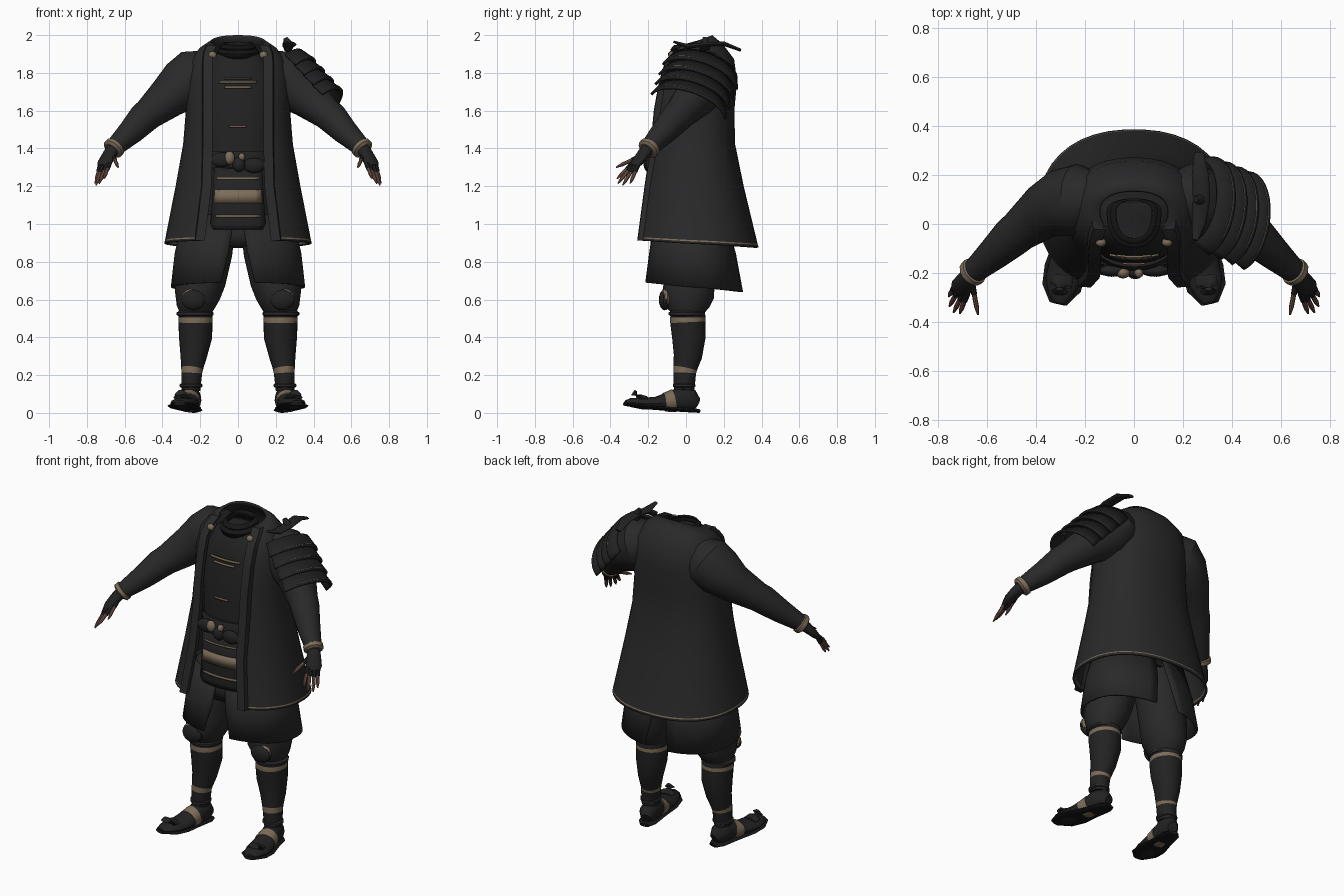
import bpy, bmesh
from math import sin, cos, pi, asin, copysign, radians
from mathutils import Vector, Matrix

cube = bpy.data.objects.get("Cube")
if cube:
    bpy.data.objects.remove(cube)


def material(name, r, g, b):
    m = bpy.data.materials.new(name)
    m.use_nodes = True
    m.diffuse_color = (r, g, b, 1)
    bsdf = m.node_tree.nodes["Principled BSDF"]
    bsdf.inputs["Base Color"].default_value = (r, g, b, 1)
    bsdf.inputs["Roughness"].default_value = 0.9
    return m


CLOTH = material("charcoal_cloth", 0.022, 0.022, 0.022)
LEATHER = material("black_leather", 0.016, 0.016, 0.016)
SOLE = material("sole_black", 0.008, 0.008, 0.008)
TAN = material("tan_trim", 0.2, 0.15, 0.1)
SKIN = material("skin", 0.2, 0.105, 0.085)
parts = []


def finish(name, bm, mats, thick=0):
    bmesh.ops.recalc_face_normals(bm, faces=bm.faces)
    mesh = bpy.data.meshes.new(name)
    bm.to_mesh(mesh)
    bm.free()
    for m in mats:
        mesh.materials.append(m)
    ob = bpy.data.objects.new(name, mesh)
    bpy.context.collection.objects.link(ob)
    if thick:
        mod = ob.modifiers.new("thickness", 'SOLIDIFY')
        mod.thickness, mod.offset = thick, 0
    parts.append(ob)
    return ob


def loft(name, rows, mat, closed=True, thick=0, s=1, trim=()):
    """Skin rows of points; rows listed in trim are tan."""
    bm = bmesh.new()
    vs = [[bm.verts.new((p[0] * s, p[1], p[2])) for p in row] for row in rows]
    n = len(rows[0])
    for i in range(len(vs) - 1):
        for j in range(n if closed else n - 1):
            k = (j + 1) % n
            f = bm.faces.new((vs[i][j], vs[i][k], vs[i + 1][k], vs[i + 1][j]))
            f.material_index = int(i in trim)
    if closed and not thick:
        bm.faces.new(vs[0])
        bm.faces.new(vs[-1])
    return finish(name, bm, [mat, TAN], thick)


def ring(zf, zb, w, yf, yb, front=0, back=None, n=36, p=0.88, cy=0.05):
    """Body outline, optionally open at the front, or only one half of it."""
    a0 = asin((front / w) ** (1 / p))
    a1 = 2 * pi - a0 if back is None else pi - asin((back / w) ** (1 / p))
    pts = []
    for i in range(n):
        a = a0 + (a1 - a0) * i / (n if front == 0 else n - 1)
        c = cos(a)
        y = cy + ((yf if c > 0 else yb) - cy) * abs(c) ** p
        x = copysign(w * abs(sin(a)) ** p, sin(a))
        pts.append(Vector((x, y, zb + (zf - zb) * (1 + c) / 2)))
    return pts


def tube(name, path, mat, s=1, n=14, trim=()):
    """Round or flattened limb; each point is x, y, z, side radius, other radius."""
    rows = []
    for i, q in enumerate(path):
        c = Vector(q[:3])
        t = Vector(path[min(i + 1, len(path) - 1)][:3]) - Vector(path[max(i - 1, 0)][:3])
        t.normalize()
        side = Vector((1, 0, 0)) - t * t.x if abs(t.z) > 0.9 else t.cross(Vector((0, 0, 1)))
        side.normalize()
        up = side.cross(t)
        rows.append([c + side * q[3] * cos(2 * pi * k / n) + up * q[-1] * sin(2 * pi * k / n)
                     for k in range(n)])
    return loft(name, rows, mat, s=s, trim=trim)


def ball(name, loc, size, mat):
    bm = bmesh.new()
    bmesh.ops.create_uvsphere(bm, u_segments=14, v_segments=8, radius=1,
                              matrix=Matrix.Translation(loc) @ Matrix.Diagonal((*size, 1)))
    return finish(name, bm, [mat])


def panel(name, rows, mat, thick=0.008):
    """Curved front plate; each row is z, half width, y."""
    pts = [[(w * k / 4, y + 1.2 * (w * k / 4) ** 2, z) for k in range(-4, 5)] for z, w, y in rows]
    return loft(name, pts, mat, closed=False, thick=thick)


# Coat body, open at the front, with a tan line above the hem
coat = [(.915, .875, .385, -.27, .38, .18), (.925, .887, .383, -.268, .376, .179),
        (.932, .894, .381, -.267, .374, .178), (1.2, 1.2, .325, -.225, .3, .145),
        (1.42, 1.42, .285, -.195, .255, .14), (1.6, 1.6, .27, -.18, .25, .14),
        (1.75, 1.75, .272, -.15, .265, .14), (1.85, 1.87, .25, -.12, .25, .14),
        (1.9, 1.95, .2, -.085, .19, .135), (1.93, 1.995, .14, -.05, .135, .12)]
coat_rows = [ring(*r) for r in coat]
loft("coat", coat_rows, CLOTH, closed=False, thick=0.012, trim=(1,))

# Inner jacket, neck wrap and belt
torso = [(1.0, .23, -.165, .15), (1.3, .21, -.165, .15), (1.5, .22, -.155, .17),
         (1.75, .22, -.13, .18), (1.87, .16, -.09, .12), (1.91, .1, -.06, .09)]
loft("inner_jacket", [ring(z, z, w, a, b) for z, w, a, b in torso], LEATHER)
for i, (z, w, yf) in enumerate([(1.9, .1, -.085), (1.925, .085, -.07)]):
    loft("neck_wrap_%d" % i, [ring(z + dz, z + dz + .02, w - k, yf + k, .1)
                              for dz, k in [(-.025, 0), (0, -.008), (.02, .01)]], SOLE, thick=.008)
loft("belt", [ring(z, z, w, yf, .16) for z, w, yf in
              [(1.28, .21, -.175), (1.3, .215, -.19), (1.36, .215, -.19), (1.385, .21, -.175)]], LEATHER)
for s in (1, -1):
    ball("belt_bow", (s * .085, -.19, 1.325 - s * .015), (.06, .025, .04), LEATHER)
ball("belt_knot", (.005, -.195, 1.315), (.035, .03, .04), LEATHER)
ball("belt_cord_right", (-.045, -.2, 1.35), (.028, .022, .035), TAN)
ball("belt_cord_left", (.02, -.2, 1.355), (.018, .02, .022), TAN)

# Apron and painted front strips
panel("apron", [(.97, .13, -.18), (1.0, .145, -.182), (1.15, .135, -.182), (1.3, .125, -.18)], LEATHER)
panel("apron_lower_flap", [(.88, .05, -.16), (.94, .12, -.17), (1.03, .14, -.174)], CLOTH)
panel("apron_band", [(1.11, .125, -.189), (1.18, .12, -.189)], TAN)
panel("apron_trim", [(1.035, .115, -.189), (1.048, .115, -.189)], TAN)
panel("apron_upper_trim", [(1.235, .11, -.188), (1.245, .11, -.188)], TAN)
panel("chest_strip", [(1.745, .1, -.138), (1.757, .1, -.136)], TAN)
panel("chest_strip_lower", [(1.718, .07, -.142), (1.73, .07, -.14)], TAN)
panel("chest_strip_upper", [(1.766, .07, -.134), (1.771, .07, -.133)], TAN)
panel("chest_slit", [(1.51, .045, -.163), (1.522, .045, -.163)], SKIN)

for s, side in ((1, "left_"), (-1, "right_")):
    # Lapel along the coat opening
    rows = []
    for row in coat_rows:
        x, y, z = row[0]
        rows.append([(x - .005, y + .015, z), (x - .005, y - .015, z),
                     (x + .045, y - .012, z), (x + .05, y + .02, z)])
    loft(side + "lapel", rows, CLOTH, s=s)
    ball(side + "lapel_clasp", (s * .135, -.075, 1.895), (.022, .018, .02), TAN)

    # Sleeve, cuff and glove
    tube(side + "sleeve", [(.14, .1, 1.83, .1), (.22, .1, 1.79, .145), (.29, .085, 1.735, .14),
                           (.37, .05, 1.67, .112), (.47, -.03, 1.585, .085), (.5, -.055, 1.56, .083),
                           (.57, -.12, 1.485, .068), (.65, -.19, 1.41, .05)], CLOTH, s, 18)
    tube(side + "cuff", [(.645, -.187, 1.415, .045), (.65, -.19, 1.41, .058), (.663, -.202, 1.396, .058),
                         (.668, -.207, 1.39, .045)], TAN, s)
    tube(side + "glove", [(.66, -.2, 1.4, .035), (.68, -.225, 1.37, .04, .03),
                          (.705, -.26, 1.325, .045, .022), (.715, -.275, 1.305, .035, .014)], LEATHER, s)
    # Fingers, dark at the knuckle and bare at the tip
    for i, (base, tip) in enumerate([((.68, -.285, 1.32), (.71, -.365, 1.24)),
                                     ((.695, -.28, 1.315), (.735, -.36, 1.215)),
                                     ((.715, -.27, 1.31), (.752, -.335, 1.205)),
                                     ((.73, -.255, 1.31), (.755, -.295, 1.215)),
                                     ((.66, -.24, 1.36), (.635, -.37, 1.3))]):
        a, b = Vector(base), Vector(tip)
        m = a.lerp(b, .35)
        tube(side + "knuckle_%d" % i, [(*a, .013), (*m, .012)], LEATHER, s, 8)
        tube(side + "finger_%d" % i, [(*m, .01), (*m.lerp(b, .6), .01), (*b, .004)], SKIN, s, 8)

    # Skirt half, slit at the front and back
    loft(side + "skirt", [ring(.69, .64, .35, -.215, .3, .09, .08, 20),
                          ring(.85, .84, .33, -.19, .26, .05, .045, 20),
                          ring(1.05, 1.05, .28, -.16, .2, .02, .02, 20)],
         CLOTH, closed=False, thick=.012, s=s)
    # Trouser leg and wrapped shin
    tube(side + "trouser", [(.15, .02, 1.02, .14), (.17, .03, .85, .14), (.2, .02, .7, .135),
                            (.215, .01, .62, .12, .14), (.225, .01, .56, .1, .115),
                            (.225, .01, .52, .08)], CLOTH, s, 18)
    tube(side + "shin", [(.225, .01, .53, .088, .092), (.225, .01, .505, .09, .095),
                         (.225, .01, .48, .09, .095), (.225, .015, .4, .088, .09),
                         (.235, .01, .3, .07, .076), (.243, -.005, .235, .058, .064),
                         (.245, -.007, .21, .055, .061), (.25, -.01, .12, .05, .055)],
         LEATHER, s, 18, trim=(1, 5))
    for z, r in ((.525, .098), (.145, .06)):
        tube(side + "shin_cord", [(.227 if z > .3 else .249, .005 if z > .3 else -.01, z + d, r - k)
                                  for d, k in ((-.014, .012), (-.006, 0), (.006, 0), (.014, .012))], CLOTH, s, 18)
    ball(side + "knee_pad_rim", (s * .235, -.105, .607), (.066, .03, .054), TAN)
    ball(side + "knee_pad", (s * .235, -.112, .599), (.066, .032, .056), LEATHER)

    # Shoe with curled toe, strap and sole
    tube(side + "shoe", [(.235, .06, .05, .03, .03), (.243, .03, .065, .05, .06),
                         (.25, -.02, .075, .055, .07), (.26, -.08, .06, .058, .055),
                         (.275, -.16, .05, .07, .035), (.29, -.23, .05, .07, .032),
                         (.3, -.29, .055, .05, .025), (.307, -.32, .055, .025, .012)], LEATHER, s)
    tube(side + "shoe_strap", [(.257, -.065, .064, .06, .063), (.261, -.085, .06, .063, .058),
                               (.266, -.115, .056, .066, .05)], TAN, s)
    tube(side + "sole", [(.235, .07, .01, .03, .01), (.243, .03, .014, .055, .012),
                         (.26, -.07, .02, .065, .012), (.28, -.18, .029, .085, .012),
                         (.295, -.26, .038, .08, .012), (.31, -.325, .048, .035, .01)], SOLE, s)
    tube(side + "toe_curl", [(.29, -.21, .075, .045, .014), (.297, -.25, .082, .045, .018),
                             (.303, -.275, .1, .035, .016), (.303, -.265, .118, .015, .008)], LEATHER, s)

# Shoulder guard of overlapping plates on the left arm
start, end = Vector((.25, .09, 1.82)), Vector((.44, .01, 1.61))
axis = (end - start).normalized()
out = Vector((.7, .2, .7))
out = (out - axis * out.dot(axis)).normalized()
across = axis.cross(out)
for i in range(4):
    rows = []
    for t, r in ((i / 4 - .03, .93), (i / 4 + .24, 1.06), (i / 4 + .262, 1.07)):
        c = start.lerp(end, t)
        rows.append([c + (out * .135 * cos(a) + across * .195 * sin(a)) * r
                     for a in [radians(-82 + 164 * k / 16) for k in range(17)]])
    loft("shoulder_plate_%d" % i, rows, LEATHER, closed=False, thick=.014)
    rim = [[p + (p - start.lerp(end, i / 4 + .25)).normalized() * .008 for p in
            [a.lerp(b, f) for a, b in zip(rows[0], rows[1])]][3:14] for f in (.9, .93)]
    loft("shoulder_lacing_%d" % i, rim, TAN, closed=False, thick=.003)
tube("shoulder_guard_crest", [(.25, -.065, 1.965, .012, .006), (.265, .01, 1.94, .03, .012),
                              (.275, .1, 1.95, .035, .012), (.27, .2, 1.955, .035, .012),
                              (.265, .29, 1.92, .02, .008)], LEATHER)
tube("shoulder_guard_spike", [(.28, .1, 1.93, .03, .03), (.25, .1, 1.985, .012, .012)], LEATHER)

# Smooth shading with sharp edges kept
bpy.ops.object.select_all(action='DESELECT')
for ob in parts:
    ob.select_set(True)
bpy.context.view_layer.objects.active = parts[0]
bpy.ops.object.shade_smooth_by_angle(angle=radians(35))
